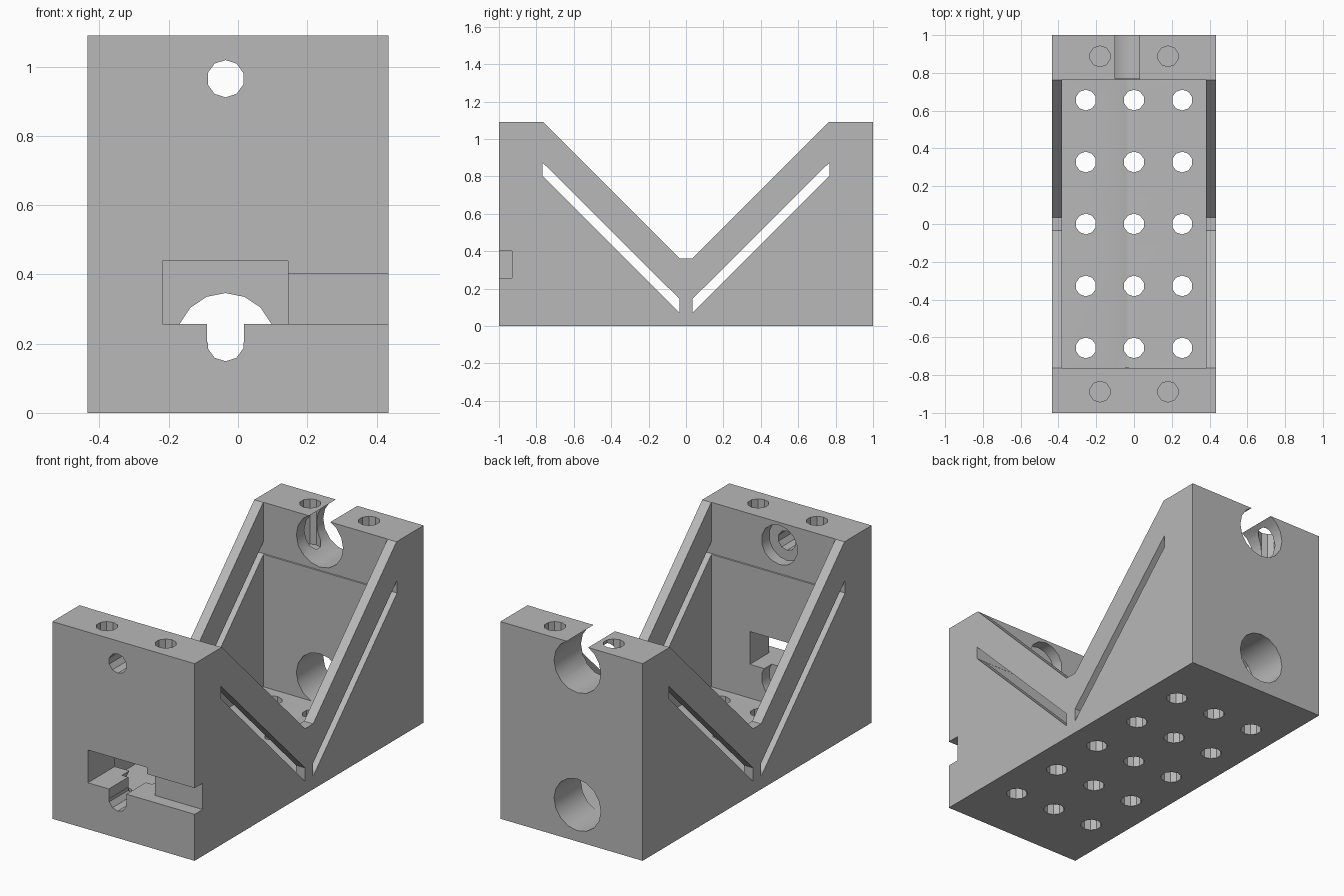
import bpy, bmesh
from math import radians
from mathutils import Matrix, Vector

cube = bpy.data.objects.get("Cube")
if cube:
    bpy.data.objects.remove(cube, do_unlink=True)

grey = bpy.data.materials.new("machined_grey")
grey.use_nodes = True
grey.diffuse_color = (0.48, 0.48, 0.48, 1)
grey.node_tree.nodes["Principled BSDF"].inputs["Base Color"].default_value = (0.48, 0.48, 0.48, 1)


def make_object(name, bm):
    bmesh.ops.recalc_face_normals(bm, faces=bm.faces)
    mesh = bpy.data.meshes.new(name)
    bm.to_mesh(mesh)
    bm.free()
    mesh.materials.append(grey)
    obj = bpy.data.objects.new(name, mesh)
    bpy.context.collection.objects.link(obj)
    return obj


def side_prism(name, profile, half_width):
    """Extrude a (y, z) profile across x."""
    bm = bmesh.new()
    face = bm.faces.new([bm.verts.new((-half_width, y, z)) for y, z in profile])
    new = bmesh.ops.extrude_face_region(bm, geom=[face])["geom"]
    verts = [g for g in new if isinstance(g, bmesh.types.BMVert)]
    bmesh.ops.translate(bm, vec=(2 * half_width, 0, 0), verts=verts)
    return make_object(name, bm)


def box(name, low, high):
    low, high = Vector(low), Vector(high)
    bm = bmesh.new()
    bmesh.ops.create_cube(bm, size=1, matrix=Matrix.Translation((low + high) / 2)
                          @ Matrix.Diagonal((high - low).to_4d()))
    return make_object(name, bm)


def rod(name, start, end, radius, sides):
    start, end = Vector(start), Vector(end)
    axis = end - start
    turn = axis.to_track_quat('Z', 'Y').to_matrix().to_4x4()
    bm = bmesh.new()
    bmesh.ops.create_cone(bm, cap_ends=True, segments=sides, radius1=radius, radius2=radius,
                          depth=axis.length, matrix=Matrix.Translation((start + end) / 2) @ turn)
    return make_object(name, bm)


# Body: solid block with a V cut out of its long sides
half = [(1, 0), (1, 1.09), (0.763, 1.09), (0.035, 0.362)]
profile = half + [(-y, z) for y, z in reversed(half)]
body = side_prism("angle_bracket", profile, 0.435)
bpy.context.view_layer.objects.active = body


def cut(cutter):
    cutter.hide_render = True
    mod = body.modifiers.new("cut", 'BOOLEAN')
    mod.operation = 'DIFFERENCE'
    mod.solver = 'EXACT'
    mod.object = cutter
    bpy.ops.object.modifier_apply(modifier=mod.name)
    bpy.data.objects.remove(cutter, do_unlink=True)


# Inner cavity between the two end plates
cut(box("cavity", (-0.38, -0.765, 0.07), (0.38, 0.765, 1.3)))

# Slanted slots through both side walls
for s in (-1, 1):
    slot = [(0.768, 0.875), (0.768, 0.805), (0.035, 0.072), (0.035, 0.145)]
    cut(side_prism("slot", [(s * y, z) for y, z in slot], 0.6))

# Grid of holes in the floor
for x in (-0.255, 0, 0.255):
    for row in range(-2, 3):
        y = row * 0.328
        cut(rod("floor_hole", (x, y, -0.1), (x, y, 0.15), 0.055, 10))

# Blind screw holes in the tops of the end plates
for x in (-0.18, 0.18):
    for y in (-0.888, 0.888):
        cut(rod("top_hole", (x, y, 0.84), (x, y, 1.2), 0.055, 10))

# Large bores in the back plate; the upper one breaks through the top
cx, low_z, high_z = -0.036, 0.203, 0.965
cut(rod("lower_bore", (cx, -0.76, low_z), (cx, 1.1, low_z), 0.143, 16))
cut(rod("upper_bore", (cx, 0.6, high_z), (cx, 1.1, high_z), 0.143, 16))

# Small front holes with wider recesses on the inside
for z in (low_z, high_z):
    cut(rod("front_hole", (cx, -1.1, z), (cx, -0.7, z), 0.054, 10))
    cut(rod("counterbore", (cx, -0.83, z), (cx, -0.7, z), 0.11, 14))

# Front window, the slot below it and the groove out to the side
cut(box("keyhole_slot", (-0.09, -1.1, low_z), (0.018, -0.7, 0.3)))
cut(box("window", (-0.218, -1.1, 0.257), (0.145, -0.7, 0.438)))
cut(box("side_groove", (0.1, -1.1, 0.257), (0.6, -0.93, 0.402)))

# Smooth the large bores, keep everything else crisp
bpy.ops.object.select_all(action='DESELECT')
body.select_set(True)
bpy.context.view_layer.objects.active = body
bpy.ops.object.shade_smooth_by_angle(angle=radians(30))
